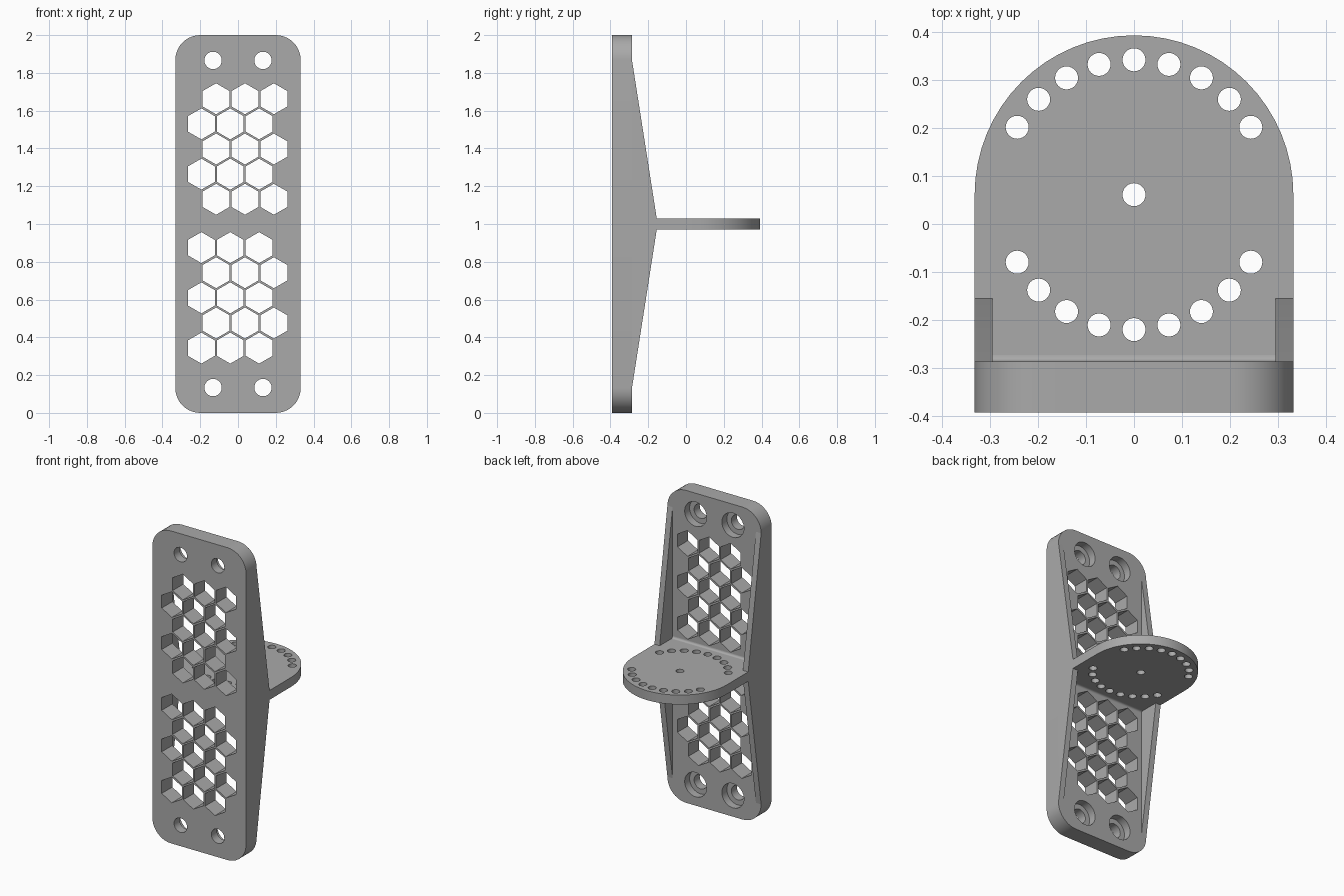
import bpy, bmesh
from math import cos, sin, radians

if "Cube" in bpy.data.objects:
    bpy.data.objects.remove(bpy.data.objects["Cube"], do_unlink=True)

# Single plain grey
grey = bpy.data.materials.new("plain grey")
grey.use_nodes = True
COLOUR = (0.40, 0.40, 0.40, 1)
grey.diffuse_color = COLOUR
grey.node_tree.nodes["Principled BSDF"].inputs["Base Color"].default_value = COLOUR

HALF = 0.332                      # half width of the bracket
FRONT, BACK = -0.393, -0.286      # back plate faces
RIB_IN, RIB_TIP = 0.295, -0.155   # rib inner face and outer reach
LOW, HIGH = 0.97, 1.03            # shelf faces


def arc(cx, cy, r, start, end, steps):
    angles = [radians(start + (end - start) * i / steps) for i in range(steps + 1)]
    return [(cx + r * cos(a), cy + r * sin(a)) for a in angles]


def ring(cx, cy, r, sides, turn=0):
    return arc(cx, cy, r, turn, turn + 360, sides)[:-1]


def prisms(name, outlines, axis, lo, hi):
    """Extrude closed outlines along an axis into one object."""
    place = {"x": lambda a, b, d: (d, a, b),
             "y": lambda a, b, d: (a, d, b),
             "z": lambda a, b, d: (a, b, d)}[axis]
    bm = bmesh.new()
    for pts in outlines:
        bottom = [bm.verts.new(place(a, b, lo)) for a, b in pts]
        top = [bm.verts.new(place(a, b, hi)) for a, b in pts]
        bm.faces.new(bottom)
        bm.faces.new(top)
        for i in range(len(pts)):
            j = (i + 1) % len(pts)
            bm.faces.new((bottom[i], bottom[j], top[j], top[i]))
    bmesh.ops.recalc_face_normals(bm, faces=bm.faces)
    mesh = bpy.data.meshes.new(name)
    bm.to_mesh(mesh)
    bm.free()
    mesh.materials.append(grey)
    obj = bpy.data.objects.new(name, mesh)
    bpy.context.collection.objects.link(obj)
    return obj


def cut(obj, cutter):
    """Subtract the cutter, apply the result and remove the cutter."""
    mod = obj.modifiers.new("cut", "BOOLEAN")
    mod.operation, mod.solver, mod.object = "DIFFERENCE", "EXACT", cutter
    cutter.hide_render = True
    bpy.context.view_layer.update()
    graph = bpy.context.evaluated_depsgraph_get()
    mesh = bpy.data.meshes.new_from_object(obj.evaluated_get(graph))
    obj.modifiers.clear()
    obj.data = mesh
    bpy.data.objects.remove(cutter, do_unlink=True)


# Back plate with rounded corners
R = 0.132
outline = []
for cx, cz, start in ((HALF - R, 2 - R, 0), (R - HALF, 2 - R, 90),
                      (R - HALF, R, 180), (HALF - R, R, 270)):
    outline += arc(cx, cz, R, start, start + 90, 10)
plate = prisms("back_plate", [outline], "y", FRONT, BACK)

# Honeycomb openings and counterbored screw holes
openings = []
for top_z, first_shift in ((1.663, 1), (0.875, 0)):
    for row in range(5):
        x0 = -0.116 if (row + first_shift) % 2 else -0.194
        for col in range(3):
            openings.append(ring(x0 + 0.153 * col, top_z - 0.133 * row, 0.082, 6, 30))
screws = [(x, z) for x in (-0.132, 0.132) for z in (0.134, 1.866)]
openings += [ring(x, z, 0.046, 32) for x, z in screws]
cut(plate, prisms("opening_cutter", openings, "y", FRONT - 0.1, BACK + 0.1))
cut(plate, prisms("counterbore_cutter", [ring(x, z, 0.078, 32) for x, z in screws],
                  "y", BACK - 0.05, BACK + 0.1))

# Shelf with a semicircular end, narrowed where it sits between the ribs
CY = 0.061
outline = [(-RIB_IN, BACK), (RIB_IN, BACK), (RIB_IN, RIB_TIP), (HALF, RIB_TIP)]
outline += arc(0, CY, HALF, 0, 180, 32)
outline += [(-HALF, RIB_TIP), (-RIB_IN, RIB_TIP)]
shelf = prisms("shelf", [outline], "z", LOW, HIGH)

# Two arcs of adjustment holes and the pivot hole
holes = [ring(0, CY, 0.024, 24)]
for middle in (90, 270):
    for step in range(-4, 5):
        a = radians(middle + 15 * step)
        holes.append(ring(0.281 * cos(a), CY + 0.281 * sin(a), 0.024, 24))
cut(shelf, prisms("shelf_hole_cutter", holes, "z", LOW - 0.1, HIGH + 0.1))

# Tapered side ribs
rib = [(BACK, R), (RIB_TIP, LOW), (RIB_TIP, HIGH), (BACK, 2 - R)]
parts = [plate, shelf,
         prisms("left_rib", [rib], "x", RIB_IN, HALF),
         prisms("right_rib", [rib], "x", -HALF, -RIB_IN)]

# Small fillets where the shelf meets the plate
F = 0.013
for name, z, side in (("upper_fillet", HIGH, 1), ("lower_fillet", LOW, -1)):
    curve = arc(BACK + F, z + side * F, F, 180, 180 + side * 90, 5)
    parts.append(prisms(name, [[(BACK, z)] + curve], "x", -RIB_IN, RIB_IN))

# Smooth the round walls, keep the edges sharp
bpy.ops.object.select_all(action="DESELECT")
for obj in parts:
    obj.select_set(True)
bpy.context.view_layer.objects.active = plate
bpy.ops.object.shade_smooth_by_angle(angle=radians(30))
